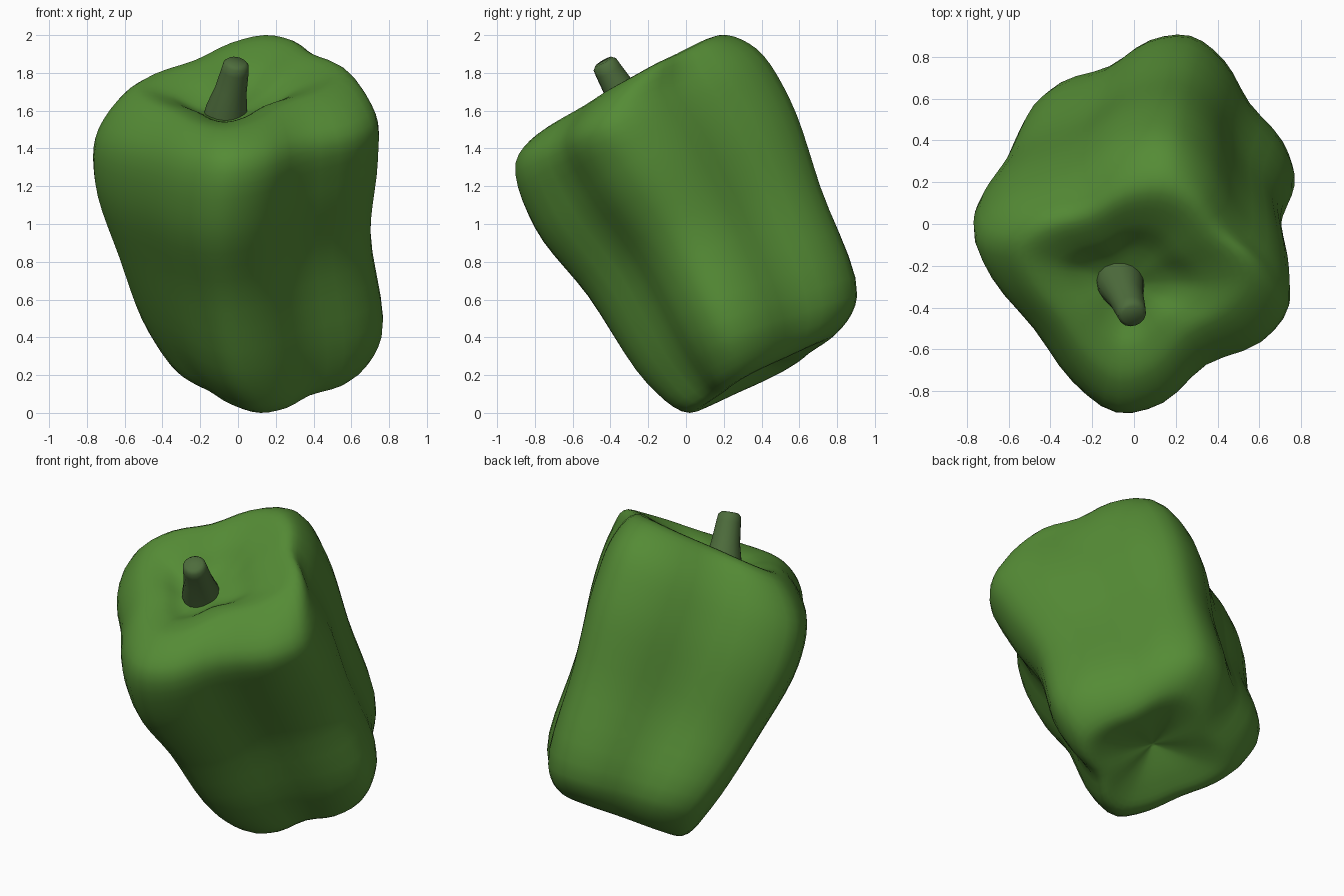
import bpy, bmesh, math
from mathutils import Vector as V

cube = bpy.data.objects.get("Cube")
if cube:
    bpy.data.objects.remove(cube)


def material(name, colour):
    mat = bpy.data.materials.new(name)
    mat.use_nodes = True
    mat.diffuse_color = (*colour, 1)
    bsdf = next(n for n in mat.node_tree.nodes if n.type == "BSDF_PRINCIPLED")
    bsdf.inputs["Base Color"].default_value = (*colour, 1)
    bsdf.inputs["Roughness"].default_value = 0.6
    return mat


def spline_point(p0, p1, p2, p3, f):
    """Centripetal curve through four points, between the middle two."""
    knots = [0]
    for a, b in ((p0, p1), (p1, p2), (p2, p3)):
        knots.append(knots[-1] + max(math.sqrt((b - a).length), 0.001))
    t = knots[1] + f * (knots[2] - knots[1])

    def mix(a, b, i, j):
        return a.lerp(b, (t - knots[i]) / (knots[j] - knots[i]))

    a, b, c = mix(p0, p1, 0, 1), mix(p1, p2, 1, 2), mix(p2, p3, 2, 3)
    return mix(mix(a, b, 0, 2), mix(b, c, 1, 3), 1, 2)


def smooth_path(points, steps, closed):
    n = len(points)
    pick = (lambda i: points[i % n]) if closed else (lambda i: points[min(max(i, 0), n - 1)])
    result = [spline_point(pick(i - 1), pick(i), pick(i + 1), pick(i + 2), k / steps)
              for i in range(n if closed else n - 1) for k in range(steps)]
    return result if closed else result + [points[-1]]


def skin(name, start, rings, end, mat, angle):
    """Closed surface from rings, with a centre point at each end."""
    bm = bmesh.new()
    loops = [[bm.verts.new(p) for p in ring] for ring in rings]
    n = len(rings[0])
    for low, high in zip(loops, loops[1:]):
        for i in range(n):
            j = (i + 1) % n
            bm.faces.new((low[i], low[j], high[j], high[i]))
    for point, loop in ((start, loops[0]), (end, loops[-1])):
        centre = bm.verts.new(point)
        for i in range(n):
            bm.faces.new((centre, loop[i], loop[(i + 1) % n]))
    bmesh.ops.recalc_face_normals(bm, faces=bm.faces[:])
    mesh = bpy.data.meshes.new(name)
    bm.to_mesh(mesh)
    bm.free()
    mesh.materials.append(mat)
    obj = bpy.data.objects.new(name, mesh)
    bpy.context.collection.objects.link(obj)
    bpy.ops.object.select_all(action="DESELECT")
    obj.select_set(True)
    bpy.context.view_layer.objects.active = obj
    bpy.ops.object.shade_smooth_by_angle(angle=math.radians(angle))


skin_green = material("pepper green", (0.09, 0.26, 0.036))
stem_green = material("stem green", (0.075, 0.15, 0.045))

# Four lobes, each a ridge from the top crest down to the bottom crest
front = [(-.07, -.76, 1.49), (-.08, -.9, 1.32), (-.1, -.8, .98),
         (-.07, -.52, .62), (0, -.2, .15), (.12, .02, 0)]
right = [(.56, -.28, 1.78), (.73, -.4, 1.55), (.74, -.27, 1.33),
         (.7, -.02, .93), (.76, .22, .4), (.62, .3, .2)]
back = [(.14, .18, 2), (.16, .37, 1.93), (.18, .55, 1.66),
        (.22, .71, 1.2), (.27, .9, .62), (.28, .79, .42)]
left = [(-.55, -.12, 1.72), (-.74, -.06, 1.5), (-.76, .06, 1.25),
        (-.63, .27, .85), (-.47, .55, .45), (-.3, .52, .23)]
groove_width = (1.06, 1.1, 1.08, 1.13)
lobe_width = 1.15
axis = V((-.12, -.44, .89)).normalized()

# Rings: broad rounded lobes with shallow grooves between them
control = []
for level in zip(front, right, back, left):
    ridge = [V(p) for p in level]
    middle = sum(ridge, V()) / 4
    ring = []
    for i, groove in enumerate(groove_width):
        following = ridge[(i + 1) % 4]
        for f, width in ((0, 1), (.25, lobe_width), (.5, groove), (.75, lobe_width)):
            ring.append(middle.lerp(ridge[i].lerp(following, f), width))
    control.append(ring)

# Sunken top around the stem and hollow underneath
dimple = V((-.04, -.29, 1.58))
hollow = V((.17, .37, .29))


def inner_ring(centre, rim, size, lift):
    return [centre.lerp(p, size) + axis * lift for p in rim]


top, bottom = control[0], control[-1]
control = [[dimple] * 16, inner_ring(dimple, top, .35, -.015), inner_ring(dimple, top, .65, .02),
           *control, inner_ring(hollow, bottom, .6, -.025), [hollow] * 16]

columns = [smooth_path(list(col), 5, False) for col in zip(*control)]
rings = [smooth_path(list(ring), 3, True) for ring in zip(*columns)]
skin("pepper_body", dimple, rings[1:-1], hollow, skin_green, 80)

# Flared, slightly bent stem with a rounded tip
path = [(V((-.065, -.265, 1.56)), .118), (V((-.06, -.295, 1.61)), .11),
        (V((-.038, -.35, 1.71)), .085), (V((-.016, -.41, 1.81)), .073),
        (V((-.01, -.43, 1.845)), .068), (V((-.008, -.437, 1.86)), .05)]
direction = (path[-1][0] - path[0][0]).normalized()
side = direction.cross(V((0, 1, 0))).normalized()
other = direction.cross(side)
stem_rings = [[c + (side * math.cos(a) + other * math.sin(a)) * r
               for a in (math.tau * i / 16 for i in range(16))] for c, r in path]
skin("stem", path[0][0], stem_rings, path[-1][0], stem_green, 60)
